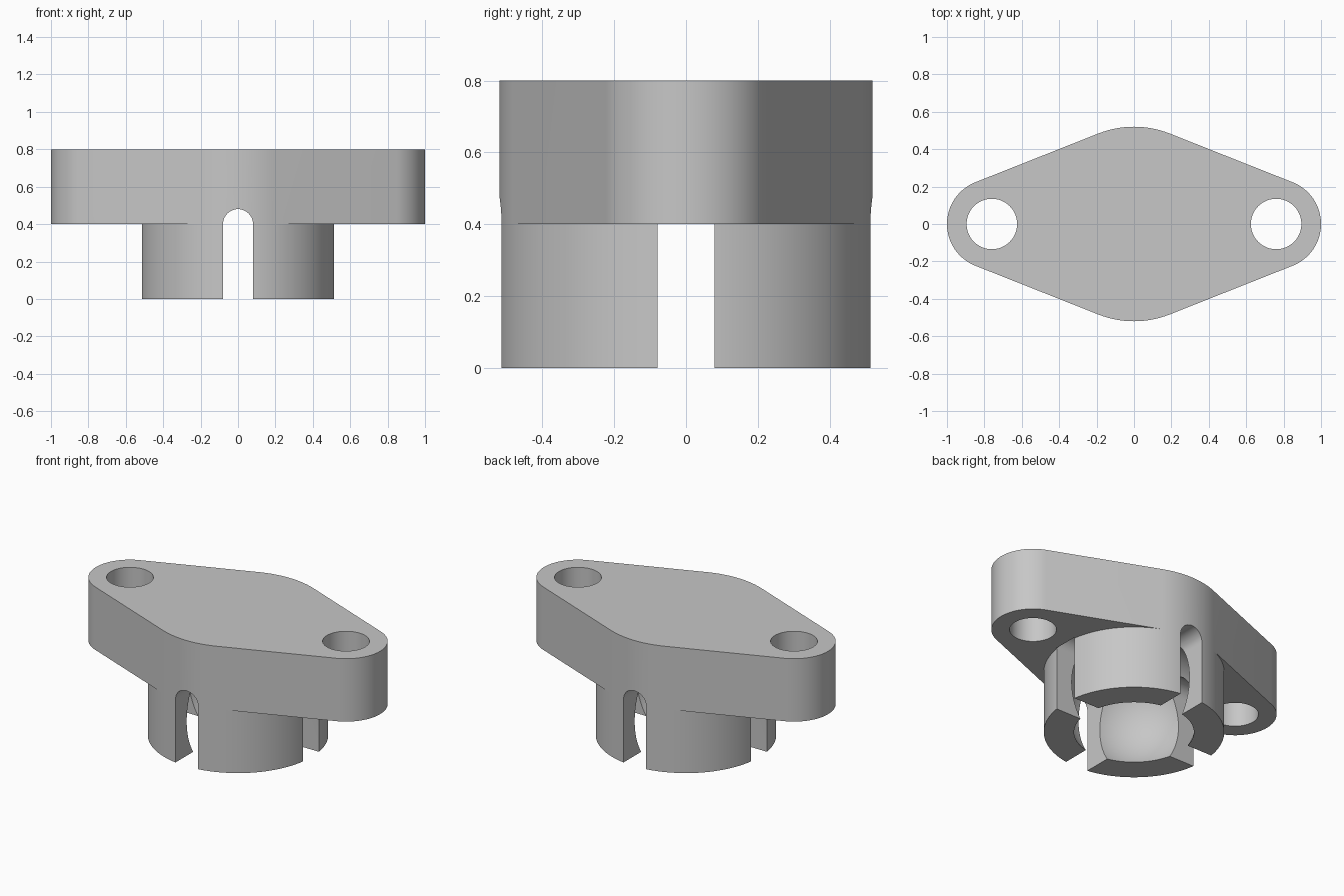
import bpy, bmesh
from math import acos, cos, sin, pi, radians

cube = bpy.data.objects.get("Cube")
if cube:
    bpy.data.objects.remove(cube, do_unlink=True)

BODY_R, END_R, END_X = 0.52, 0.24, 0.76
HOLE_R = 0.135
SHELF, TOP = 0.4, 0.8
SLOT_R = 0.08
BALL_R, BALL_Z = 0.41, 0.22

grey = bpy.data.materials.new("plain grey")
grey.use_nodes = True
grey.diffuse_color = (0.57, 0.57, 0.57, 1)
grey.node_tree.nodes["Principled BSDF"].inputs["Base Color"].default_value = grey.diffuse_color


def add_object(name, bm):
    bmesh.ops.recalc_face_normals(bm, faces=bm.faces)
    mesh = bpy.data.meshes.new(name)
    bm.to_mesh(mesh)
    bm.free()
    mesh.materials.append(grey)
    obj = bpy.data.objects.new(name, mesh)
    bpy.context.collection.objects.link(obj)
    return obj


def arc(cx, r, start, end, n):
    return [(cx + r * cos(start + (end - start) * i / n),
             r * sin(start + (end - start) * i / n)) for i in range(n + 1)]


def ring(bm, points, z):
    return [bm.verts.new((x, y, z)) for x, y in points]


def wall(bm, low, high):
    for i in range(len(low)):
        bm.faces.new((low[i - 1], low[i], high[i], high[i - 1]))


# Flange and collar as one solid sharing the front and back arcs
a = acos((BODY_R - END_R) / END_X)
right_end = arc(END_X, END_R, -a, a, 32)
back = arc(0, BODY_R, a, pi - a, 24)
left_end = arc(-END_X, END_R, pi - a, pi + a, 32)
front = arc(0, BODY_R, pi + a, 2 * pi - a, 24)
right_side = arc(0, BODY_R, -a, a, 64)[1:-1]
left_side = arc(0, BODY_R, pi - a, pi + a, 64)[1:-1]

bm = bmesh.new()
re, ba, le, fr, rs, ls = [ring(bm, p, SHELF) for p in
                          (right_end, back, left_end, front, right_side, left_side)]
top = ring(bm, right_end + back + left_end + front, TOP)
wall(bm, re + ba + le + fr, top)
bm.faces.new(top)
base = ring(bm, right_side + back + left_side + front, 0)
wall(bm, base, rs + ba + ls + fr)
bm.faces.new(base)
bm.faces.new([fr[-1]] + rs + [ba[0]] + re[::-1])
bm.faces.new([ba[-1]] + ls + [fr[0]] + le[::-1])
body = add_object("socket_flange", bm)


# Cutters: screw holes, crossed round-topped slots, ball cavity
def prism(name, points, lift, depth):
    bm = bmesh.new()
    low = [bm.verts.new(lift(u, v, -depth)) for u, v in points]
    high = [bm.verts.new(lift(u, v, depth)) for u, v in points]
    wall(bm, low, high)
    bm.faces.new(low)
    bm.faces.new(high)
    return add_object(name, bm)


slot = [(x, z + SHELF) for x, z in arc(0, SLOT_R, 0, pi, 24)]
slot += [(-SLOT_R, -0.1), (SLOT_R, -0.1)]
cutters = [
    prism("front_slot_cutter", slot, lambda u, v, d: (u, d, v), 0.7),
    prism("side_slot_cutter", slot, lambda u, v, d: (d, u, v), BODY_R),
]
for side, name in ((1, "left_hole_cutter"), (-1, "right_hole_cutter")):
    circle = arc(side * END_X, HOLE_R, 0, 2 * pi, 48)[:-1]
    cutters.append(prism(name, circle, lambda u, v, d: (u, v, d), 1))

bm = bmesh.new()
bmesh.ops.create_uvsphere(bm, u_segments=72, v_segments=36, radius=BALL_R)
bmesh.ops.translate(bm, verts=bm.verts, vec=(0, 0, BALL_Z))
cutters.append(add_object("ball_cutter", bm))

# Cut and shade
bpy.ops.object.select_all(action='DESELECT')
bpy.context.view_layer.objects.active = body
body.select_set(True)
for cutter in cutters:
    cutter.hide_render = True
    mod = body.modifiers.new("cut", 'BOOLEAN')
    mod.operation = 'DIFFERENCE'
    mod.solver = 'EXACT'
    mod.object = cutter
    bpy.ops.object.modifier_apply(modifier=mod.name)
    bpy.data.objects.remove(cutter, do_unlink=True)
bpy.ops.object.shade_smooth_by_angle(angle=radians(30))
